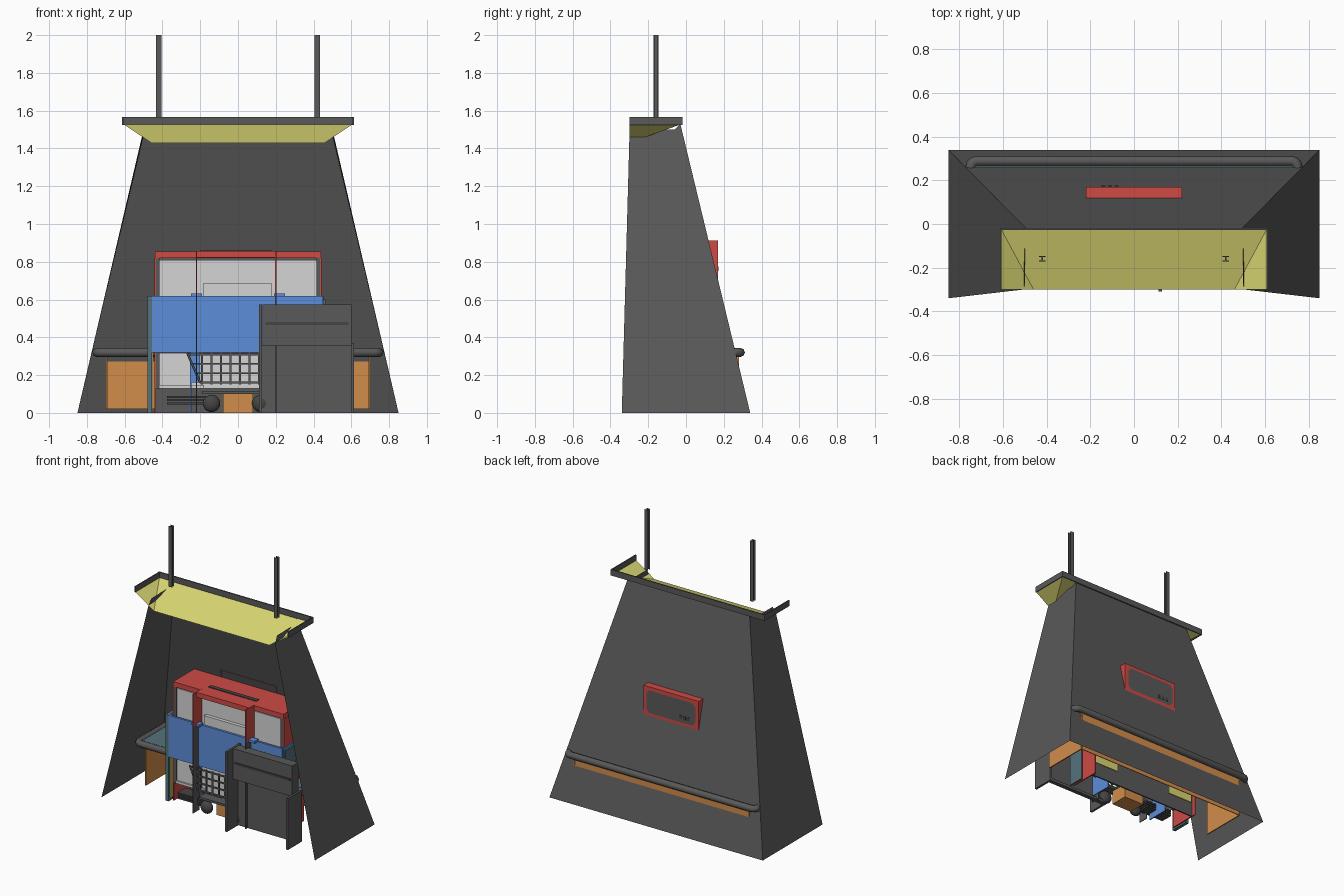
import bpy, bmesh, math
from mathutils import Vector

if "Cube" in bpy.data.objects:
    bpy.data.objects.remove(bpy.data.objects["Cube"], do_unlink=True)


def material(name, r, g, b):
    m = bpy.data.materials.new(name)
    m.use_nodes = True
    m.diffuse_color = (r, g, b, 1)
    m.node_tree.nodes["Principled BSDF"].inputs["Base Color"].default_value = (r, g, b, 1)
    return m


GREY = material("dark grey", .1, .1, .1)
BLACK = material("charcoal", .06, .06, .06)
YELLOW = material("pale yellow", .7, .68, .17)
RED = material("red", .62, .07, .06)
BLUE = material("blue", .11, .27, .7)
ORANGE = material("orange", .64, .27, .07)
WHITE = material("light grey", .66, .66, .66)
TEAL = material("slate teal", .09, .17, .2)


def mesh_object(name, mat, verts, faces):
    me = bpy.data.meshes.new(name)
    me.from_pydata(verts, [], faces)
    me.materials.append(mat)
    ob = bpy.data.objects.new(name, me)
    bpy.context.collection.objects.link(ob)
    return ob


def poly(name, mat, *pts):
    return mesh_object(name, mat, pts, [range(len(pts))])


def box(name, mat, x, y, z):
    """Box from three (low, high) spans."""
    verts = [(a, b, c) for a in x for b in y for c in z]
    faces = [(0, 1, 3, 2), (4, 6, 7, 5), (0, 4, 5, 1),
             (2, 3, 7, 6), (0, 2, 6, 4), (1, 5, 7, 3)]
    return mesh_object(name, mat, verts, faces)


def plate_x(name, mat, x, y, z, t=.004):
    """Thin upright plate facing sideways."""
    return box(name, mat, (x - t, x + t), y, z)


def tube(name, mat, pts, radius, cyclic=False):
    cu = bpy.data.curves.new(name, 'CURVE')
    cu.dimensions = '3D'
    cu.bevel_depth = radius
    cu.bevel_resolution = 2
    cu.use_fill_caps = True
    sp = cu.splines.new('POLY')
    sp.points.add(len(pts) - 1)
    for p, co in zip(sp.points, pts):
        p.co = (*co, 1)
    sp.use_cyclic_u = cyclic
    cu.materials.append(mat)
    ob = bpy.data.objects.new(name, cu)
    bpy.context.collection.objects.link(ob)
    return ob


# Tapered shell, open at the front and below
poly("back_wall", GREY, (-.85, .34, 0), (-.485, -.03, 1.53), (.485, -.03, 1.53), (.85, .34, 0))
for side, s in (("left", 1), ("right", -1)):
    poly(side + "_wall", GREY, (s * .85, -.34, 0), (s * .85, .34, 0),
         (s * .485, -.03, 1.53), (s * .5, -.06, 1.5), (s * .5, -.27, 1.5),
         (s * .505, -.30, 1.45))
    # Sloping hopper cheeks, rim ends and upright channels
    poly(side + "_hopper_cheek", YELLOW, (s * .61, -.02, 1.53), (s * .61, -.30, 1.53),
         (s * .46, -.30, 1.43))
    plate_x(side + "_rim", GREY, s * .61, (-.30, -.02), (1.525, 1.567))
    plate_x(side + "_post_web", GREY, s * .42, (-.172, -.148), (1.565, 2), .003)
    for y in (-.172, -.15):
        box(side + "_post_flange", GREY, (s * .42 - .014, s * .42 + .014), (y, y + .004), (1.565, 2))
poly("hopper_slope", YELLOW, (-.61, -.02, 1.53), (-.46, -.30, 1.43), (.46, -.30, 1.43), (.61, -.02, 1.53))
box("back_rim", GREY, (-.614, .614), (-.027, -.018), (1.525, 1.567))

# Wedge-shaped sign case on the back, with an inset dark panel
w = .22
sign = mesh_object("rear_sign", RED,
                   [(sx * w, y, z) for sx in (-1, 1) for y, z in ((.17, .695), (.17, .912), (.115, .912))],
                   [(0, 1, 2), (5, 4, 3), (0, 3, 4, 1), (1, 4, 5, 2)])
cut = .025
px, lo, hi = w - .025, .725, .887
poly("rear_sign_panel", GREY, *[(x, .173, z) for x, z in (
    (-px + cut, lo), (px - cut, lo), (px, lo + cut), (px, hi - cut),
    (px - cut, hi), (-px + cut, hi), (-px, hi - cut), (-px, lo + cut))])
for i in range(3):
    box("sign_mark", BLACK, (-.15 + i * .03, -.13 + i * .03), (.172, .176), (.75, .775))

# Round-edged counter passing through the back wall
corners = []
for cx, cy, start in ((.72, .26, 0), (-.72, .26, 90), (-.72, -.05, 180), (.72, -.05, 270)):
    for k in range(4):
        a = math.radians(start + 30 * k)
        corners.append((cx + .028 * math.cos(a), cy + .028 * math.sin(a), .32))
tube("counter_edge", GREY, corners, .024, True)
box("counter_top", TEAL, (-.74, .74), (-.07, .28), (.315, .33))

# Orange cupboard under the counter
box("cupboard_back", ORANGE, (-.69, .69), (.274, .28), (.02, .30))
for s in (-1, 1):
    plate_x("cupboard_side", ORANGE, s * .695, (-.06, .28), (.02, .30))

# Central machine: red frame, pale front, dark back
box("machine_back", GREY, (-.44, .44), (.08, .09), (0, .82))
box("machine_front", WHITE, (-.415, .415), (-.10, .08), (.13, .81))
box("machine_plinth", WHITE, (-.415, -.18), (-.112, -.10), (.13, .148))
box("machine_top", RED, (-.44, .44), (-.11, .13), (.82, .855))
box("machine_top_middle", RED, (-.22, .2), (-.16, -.11), (.822, .857))
box("machine_top_strip", BLACK, (-.2, .18), (-.05, -.02), (.853, .86))
for s in (-1, 1):
    plate_x("machine_side", RED, s * .438, (-.11, .12), (0, .82))
    box("machine_edge", GREY, (s * .428 - .013, s * .428 + .013), (-.109, -.08), (.13, .82))
    plate_x("lower_divider", BLUE, s * .25, (-.13, .03), (0, .32))
    box("lower_back_plate", YELLOW, (s * .325 - .1, s * .325 + .1), (.093, .098), (.1, .3))

# Blue band across the machine
box("blue_band", BLUE, (-.455, .45), (-.14, -.125), (.32, .62))
for s in (-1, 1):
    plate_x("blue_band_side", BLUE, s * .449, (-.13, .02), (.32, .62))
    box("blue_tab", BLUE, (s * .22 - .03, s * .22 + .03), (-.17, -.125), (.615, .632))
box("band_handle", WHITE, (-.185, .18), (-.125, -.10), (.60, .685))
plate_x("slate_end_plate", TEAL, -.468, (-.14, 0), (0, .62), .012)
plate_x("yellow_end_plate", YELLOW, -.453, (-.12, 0), (.02, .32), .003)
plate_x("slate_end_plate_left", TEAL, .457, (-.12, 0), (0, .6), .006)

# Thin uprights in front of the machine
for x in (-.22, .2):
    plate_x("upright_upper", RED, x, (-.2, -.10), (.62, .857), .003)
    plate_x("upright_lower", GREY, x, (-.2, -.13), (0, .62), .003)

# Wire trolley with wheels
Y = -.165
left_slope = lambda z: -.2 - .07 * (z - .16) / .16
for i in range(7):
    x = -.19 + i * .05
    box("trolley_wire", GREY, (x - .005, x + .005), (Y, Y + .008), (.15, .32))
for i in range(4):
    z = .16 + i * .05
    box("trolley_rail", GREY, (left_slope(z), .13), (Y, Y + .008), (z - .005, z + .005))
tube("trolley_slant", GREY, [(-.27, Y, .32), (-.2, Y, .16)], .006)
box("trolley_panel", BLUE, (-.25, -.2), (-.128, -.122), (.16, .33))
box("trolley_base", GREY, (-.19, .13), (-.17, -.10), (.10, .115))
box("trolley_load", ORANGE, (-.08, .08), (-.13, .0), (0, .1))
for z in (.045, .062, .079):
    box("floor_slat", BLACK, (-.375, -.17), (-.15, -.06), (z, z + .011))
for x in (-.14, .12):
    bpy.ops.mesh.primitive_uv_sphere_add(segments=16, ring_count=10, radius=.046, location=(x, -.155, .05))
    wheel = bpy.context.object
    wheel.name = "trolley_wheel"
    wheel.scale.y = .7
    wheel.data.materials.append(BLACK)
    bpy.ops.object.shade_smooth()

# Front desk with a raised screen
plate_x("desk_end_right", GREY, .12, (-.308, -.15), (0, .575), .008)
plate_x("desk_end_left", GREY, .605, (-.308, -.15), (0, .37), .008)
box("desk_front", GREY, (.12, .605), (-.18, -.17), (0, .36))
box("desk_screen", GREY, (.13, .6), (-.24, -.17), (.355, .575))
box("desk_ledge", BLACK, (.145, .585), (-.247, -.24), (.465, .48))
box("desk_toe_rail", GREY, (.12, .605), (-.18, -.15), (.0, .02))
